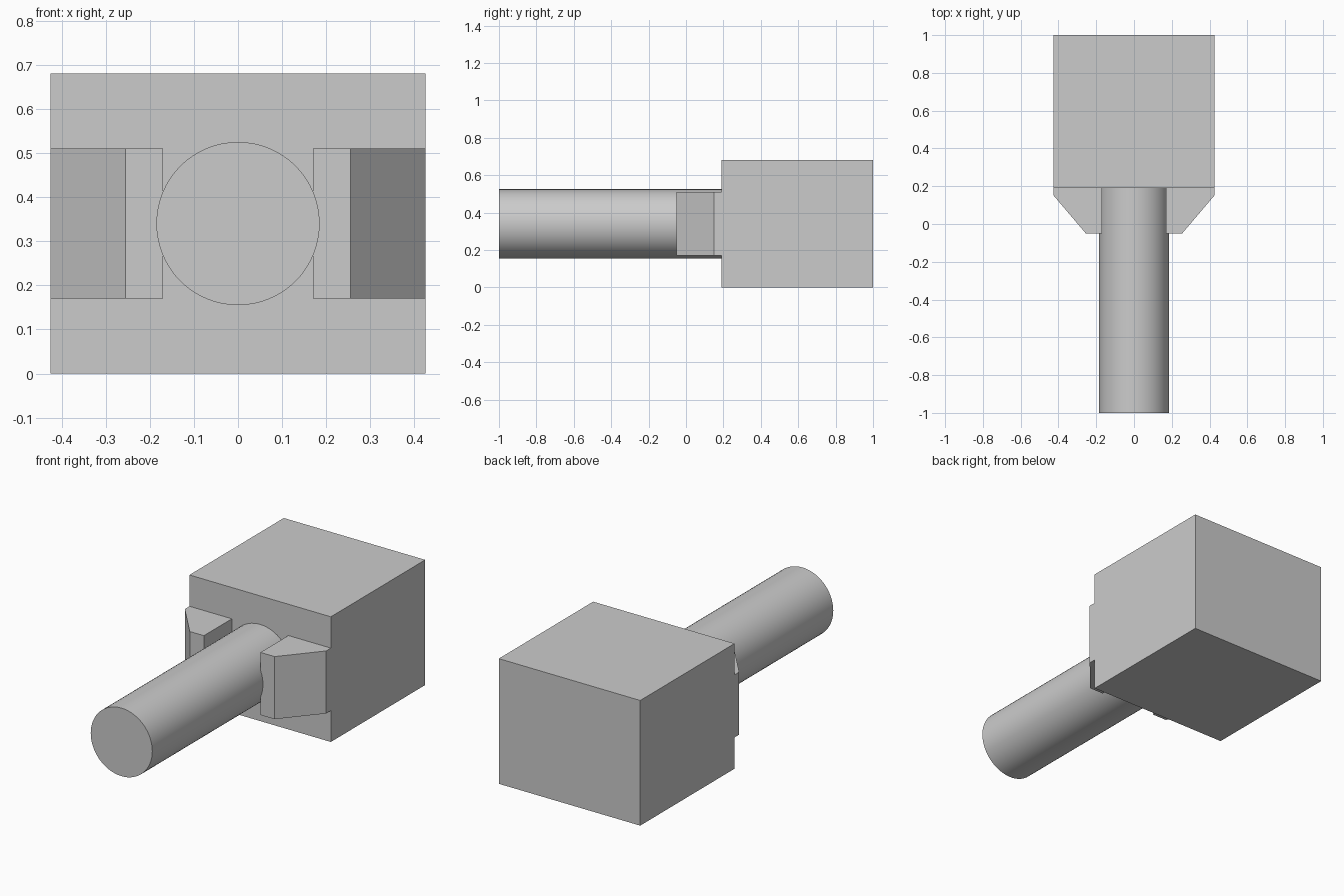
import bpy, bmesh, math

if "Cube" in bpy.data.objects:
    bpy.data.objects.remove(bpy.data.objects["Cube"])

AXIS_Z = 0.34  # height of the shaft axis


def finish(name, bm):
    bmesh.ops.recalc_face_normals(bm, faces=bm.faces)
    mesh = bpy.data.meshes.new(name)
    bm.to_mesh(mesh)
    bm.free()
    obj = bpy.data.objects.new(name, mesh)
    bpy.context.collection.objects.link(obj)
    return obj


def prism(name, outline, z0, z1):
    """Extrude an xy outline from z0 up to z1."""
    bm = bmesh.new()
    face = bm.faces.new([bm.verts.new((x, y, z0)) for x, y in outline])
    top = bmesh.ops.extrude_face_region(bm, geom=[face])["geom"]
    verts = [g for g in top if isinstance(g, bmesh.types.BMVert)]
    bmesh.ops.translate(bm, verts=verts, vec=(0, 0, z1 - z0))
    return finish(name, bm)


# Block body at the back
prism("body_block", [(-0.425, 0.19), (0.425, 0.19), (0.425, 1), (-0.425, 1)], 0, 0.68)

# Chamfered lugs on both sides of the shaft
lug = [(0.17, 0.19), (0.425, 0.19), (0.425, 0.15), (0.255, -0.05), (0.17, -0.05)]
for side, sign in (("right", 1), ("left", -1)):
    prism(side + "_lug", [(sign * x, y) for x, y in lug], 0.17, 0.51)

# Round shaft pointing forward
bpy.ops.mesh.primitive_cylinder_add(vertices=64, radius=0.185, depth=1.19,
                                    location=(0, -0.405, AXIS_Z),
                                    rotation=(math.pi / 2, 0, 0))
shaft = bpy.context.object
shaft.name = "shaft"
bpy.ops.object.shade_smooth_by_angle(angle=math.radians(30))
